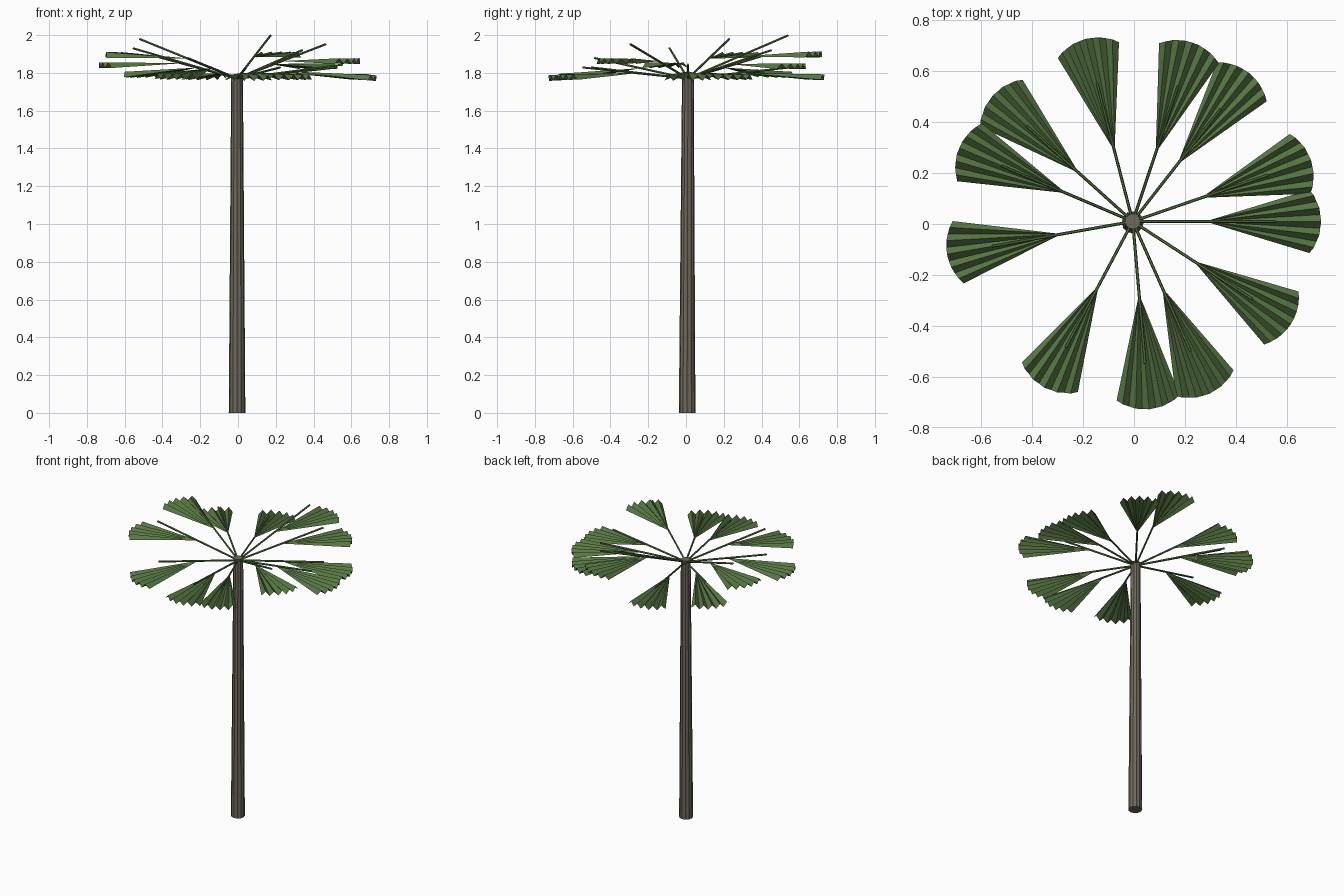
import bpy, bmesh
from math import radians, sin, cos, tan, pi
from mathutils import Vector, Matrix

if "Cube" in bpy.data.objects:
    bpy.data.objects.remove(bpy.data.objects["Cube"], do_unlink=True)


def material(name, rgb):
    m = bpy.data.materials.new(name)
    m.use_nodes = True
    m.diffuse_color = (*rgb, 1)
    m.node_tree.nodes["Principled BSDF"].inputs["Base Color"].default_value = (*rgb, 1)
    return m


bark = material("bark brown", (0.16, 0.14, 0.105))
leaf = material("leaf green", (0.10, 0.19, 0.06))


def make_object(name, bm, mat):
    mesh = bpy.data.meshes.new(name)
    bm.to_mesh(mesh)
    bm.free()
    mesh.materials.append(mat)
    obj = bpy.data.objects.new(name, mesh)
    bpy.context.collection.objects.link(obj)


CROWN = Vector((-0.005, 0.01, 1.77))
STALK = 0.56      # horizontal reach of a stalk
FAN_AT = 0.285    # where the fan joins its stalk
PLEATS = 10
FLUTES = 12


def add_trunk():
    # Tapered trunk with shallow flutes
    bm = bmesh.new()
    rings = []
    for radius, y, z in ((0.044, 0.006, 0), (0.031, CROWN.y, 1.788)):
        ring = []
        for i in range(2 * FLUTES):
            a = pi * i / FLUTES
            r = radius * (0.93 if i % 2 else 1)
            ring.append(bm.verts.new((CROWN.x + r * cos(a), y + r * sin(a), z)))
        rings.append(ring)
    low, high = rings
    for i in range(2 * FLUTES):
        bm.faces.new((low[i - 1], low[i], high[i], high[i - 1]))
    bm.faces.new(low[::-1])
    bm.faces.new(high)
    make_object("trunk", bm, bark)


def add_stalk(index, turn, pitch):
    length = STALK / cos(pitch)
    bm = bmesh.new()
    bmesh.ops.create_cone(bm, cap_ends=True, segments=6, radius1=0.006,
                          radius2=0.006, depth=length)
    bm.transform(Matrix.Translation(CROWN) @ Matrix.Rotation(turn, 4, "Z")
                 @ Matrix.Rotation(radians(90) - pitch, 4, "Y")
                 @ Matrix.Translation((0, 0, length / 2)))
    make_object(f"leaf_stalk_{index}", bm, leaf)


def add_fan(index, turn, pitch, fan_pitch):
    # Pleated fan: a zigzag rim joined to a single point
    bm = bmesh.new()
    apex = bm.verts.new((0, 0, 0))
    rim = []
    for i in range(PLEATS + 1):
        t = 2 * i / PLEATS - 1
        a = radians(16.8) * t
        r = 0.455 - 0.026 * t * t
        z = 0.015 if i % 2 else -0.015
        rim.append(bm.verts.new((r * cos(a), r * sin(a), z)))
    for a, b in zip(rim, rim[1:]):
        bm.faces.new((apex, a, b))
    joint = Matrix.Translation((FAN_AT, 0, FAN_AT * tan(pitch)))
    bm.transform(Matrix.Translation(CROWN) @ Matrix.Rotation(turn, 4, "Z")
                 @ joint @ Matrix.Rotation(-fan_pitch, 4, "Y"))
    make_object(f"leaf_fan_{index}", bm, leaf)


# Crown: turn, stalk pitch and fan pitch of every leaf, in degrees
LEAVES = [(0, 7.5, -4.5), (19, 6, -3), (52, 15, -1.5), (71.5, 22.2, 1.5),
          (104.5, 6, -3), (138, 11.5, -5), (157, 20.5, 2.5), (190, 16, -1.5),
          (242, 11, -6), (275, 6, -3.5), (294, 6, -3), (327, 18, 0)]

add_trunk()
for n, angles in enumerate(LEAVES, 1):
    turn, pitch, fan_pitch = map(radians, angles)
    add_stalk(n, turn, pitch)
    add_fan(n, turn, pitch, fan_pitch)
